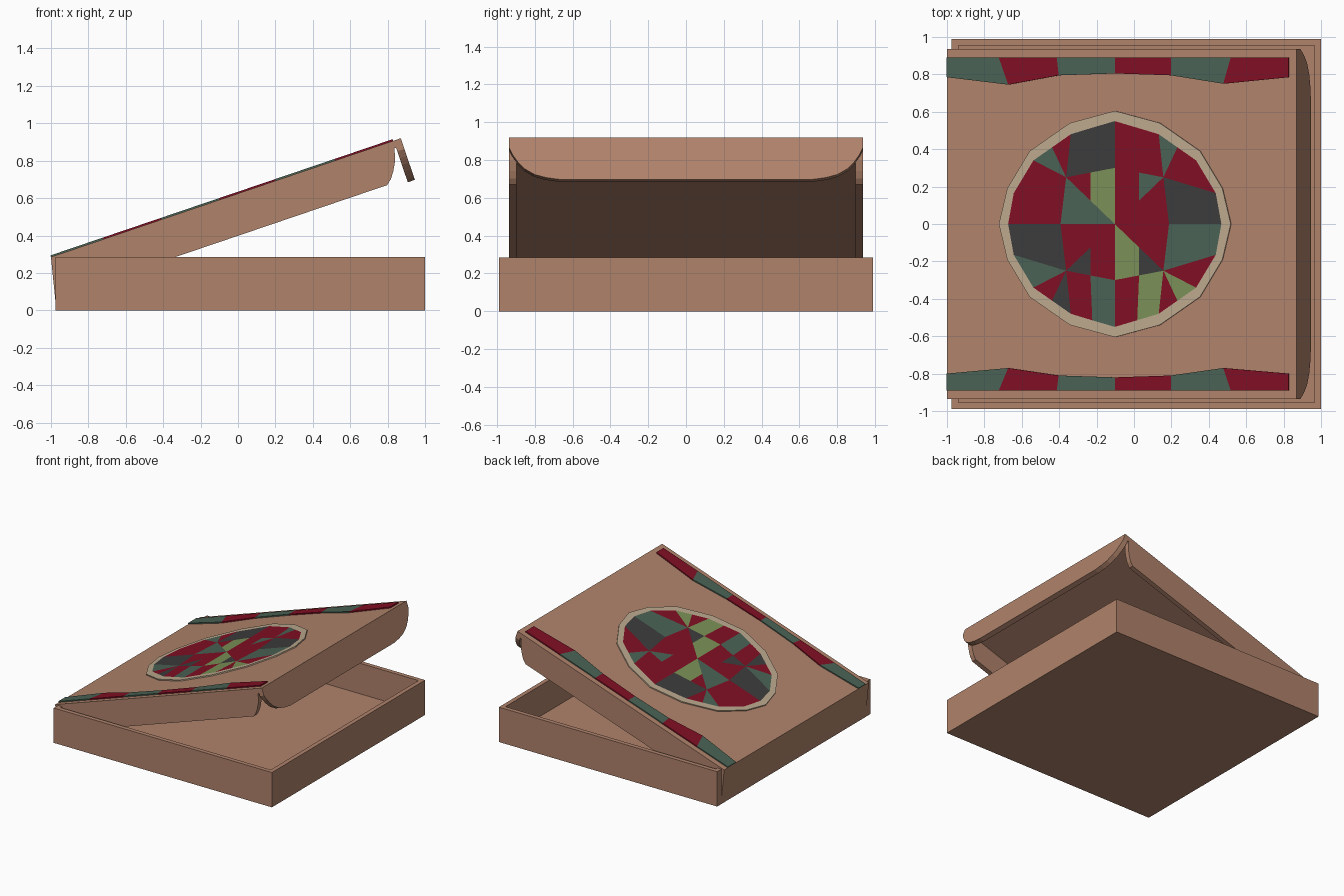
import bpy, bmesh, math

if "Cube" in bpy.data.objects:
    bpy.data.objects.remove(bpy.data.objects["Cube"])

TILT = math.atan2(0.635, 1.87)
HINGE = (-1.0, 0.0, 0.285)
LENGTH, HALF = 1.975, 0.935


def material(name, rgb):
    m = bpy.data.materials.new(name)
    # sRGB to linear
    m.diffuse_color = [((c / 255 + 0.055) / 1.055) ** 2.4 for c in rgb] + [1]
    m.use_nodes = True
    m.node_tree.nodes["Principled BSDF"].inputs["Base Color"].default_value = m.diffuse_color
    return m


CARD = material("cardboard", (176, 131, 107))
PAINT = {"R": material("red", (128, 14, 36)), "G": material("green", (74, 98, 84)),
         "K": material("charcoal", (60, 60, 60)), "O": material("olive", (122, 144, 86)),
         "C": material("cream", (188, 168, 142))}


def finish(name, bm, mats, on_lid):
    bmesh.ops.recalc_face_normals(bm, faces=bm.faces)
    mesh = bpy.data.meshes.new(name)
    bm.to_mesh(mesh)
    bm.free()
    for m in mats:
        mesh.materials.append(m)
    ob = bpy.data.objects.new(name, mesh)
    bpy.context.collection.objects.link(ob)
    if on_lid:
        ob.location = HINGE
        ob.rotation_euler = (0, -TILT, 0)
    return ob


def prism(name, points, sweep, on_lid=True):
    """Extrude a 3D polygon along the sweep vector."""
    bm = bmesh.new()
    face = bm.faces.new([bm.verts.new(p) for p in points])
    ext = bmesh.ops.extrude_face_region(bm, geom=[face])
    bmesh.ops.translate(bm, vec=sweep,
                        verts=[g for g in ext["geom"] if isinstance(g, bmesh.types.BMVert)])
    return finish(name, bm, [CARD], on_lid)


def printed(name, cells):
    """Raised coloured patches, given as (polygon in top view, colour key)."""
    keys = sorted({k for _, k in cells})
    bm = bmesh.new()
    for poly, key in cells:
        verts = [bm.verts.new(((x + 1) / math.cos(TILT), y, 0.009)) for x, y in poly]
        f = bm.faces.new(verts)
        f.material_index = keys.index(key)
    bmesh.ops.remove_doubles(bm, verts=bm.verts, dist=0.0005)
    bmesh.ops.recalc_face_normals(bm, faces=bm.faces)
    if sum(f.normal.z for f in bm.faces) < 0:
        bmesh.ops.reverse_faces(bm, faces=bm.faces)
    rim = [e for e in bm.edges if e.is_boundary]
    ext = bmesh.ops.extrude_edge_only(bm, edges=rim)
    for g in ext["geom"]:
        if isinstance(g, bmesh.types.BMVert):
            g.co.z = 0.0
    finish(name, bm, [PAINT[k] for k in keys], True)


# tray: open box with thick walls
bm = bmesh.new()
bmesh.ops.create_cube(bm, size=1)
for v in bm.verts:
    v.co = (v.co.x * 1.975 + 0.0125, v.co.y * 1.98, (v.co.z + 0.5) * 0.285)
top = max(bm.faces, key=lambda f: f.calc_center_median().z)
bmesh.ops.inset_region(bm, faces=[top], thickness=0.05)
ext = bmesh.ops.extrude_face_region(bm, geom=[top])
bmesh.ops.translate(bm, vec=(0, 0, -0.25),
                    verts=[g for g in ext["geom"] if isinstance(g, bmesh.types.BMVert)])
if top.is_valid:
    bmesh.ops.delete(bm, geom=[top], context="FACES")
finish("tray", bm, [CARD], False)

# lid panel
prism("lid_panel", [(0, -HALF, 0), (LENGTH, -HALF, 0), (LENGTH, HALF, 0), (0, HALF, 0)],
      (0, 0, -0.04))

# lid side flaps with rounded front ends
side = [(-0.009, -0.04), (1.925, -0.04), (1.918, -0.07), (1.905, -0.11), (1.88, -0.155),
        (1.855, -0.19), (1.825, -0.214), (-0.048, -0.214)]
for name, s in (("lid_front_side_flap", -1), ("lid_back_side_flap", 1)):
    prism(name, [(u, s * HALF, w) for u, w in side], (0, -s * 0.04, 0))

# hinge flap behind the tray
prism("hinge_flap", [(0, -HALF, 0), (0.04, -HALF, -0.04), (-0.012, -HALF, -0.225),
                     (-0.052, -HALF, -0.225)], (0, 2 * HALF, 0))

# tuck flap with rounded lower corners
half = [(HALF, -0.04), (HALF, -0.06), (0.915, -0.1), (0.89, -0.137), (0.855, -0.175),
        (0.8, -0.208), (0.74, -0.225), (0.67, -0.235)]
outline = half + [(-y, w) for y, w in reversed(half)]
prism("tuck_flap", [(LENGTH, y, w) for y, w in outline], (-0.04, 0, 0))

# round print: one quadrant of cells mirrored with its own colours
quad = [[(0, 0), (.29, 0), (.26, .25), (.13, .125)],
        [(0, 0), (.13, .125), (.13, .275), (0, .3)],
        [(.13, .125), (.26, .25), (.13, .275)],
        [(0, .3), (.13, .275), (.12, .515), (0, .55)],
        [(.13, .275), (.26, .25), (.235, .48), (.12, .515)],
        [(.26, .25), (.235, .48), (.335, .41)],
        [(.26, .25), (.335, .41), (.435, .34)],
        [(.26, .25), (.435, .34), (.54, .165)],
        [(.29, 0), (.57, 0), (.54, .165), (.26, .25)]]
ring_in = [(0, .55), (.235, .48), (.435, .34), (.54, .165), (.57, 0)]
ring_out = [(0, .605), (.24, .54), (.455, .39), (.575, .19), (.62, 0)]
cells, ring = [], []
for sx, sy, colours in ((1, 1, "RRGRRGRRK"), (-1, 1, "GORKKRGRR"),
                        (-1, -1, "RRKGRKRGK"), (1, -1, "ROKRORORG")):
    def place(poly):
        return [(sx * x - 0.1, sy * y) for x, y in poly]
    cells += [(place(p), c) for p, c in zip(quad, colours)]
    for i in range(4):
        ring.append((place([ring_in[i], ring_out[i], ring_out[i + 1], ring_in[i + 1]]), "C"))
printed("round_print", cells)
printed("round_print_border", ring)

# striped borders along both sides
outer_x = [-1, -.72, -.41, -.1, .2, .52, .83]
inner_x = [-1, -.67, -.4, -.1, .2, .48, .83]
for name, s, depth in (("back_border", 1, [.785, .745, .795, .805, .795, .75, .785]),
                       ("front_border", -1, [.80, .77, .81, .82, .81, .77, .80])):
    printed(name, [([(outer_x[i], s * .89), (outer_x[i + 1], s * .89),
                     (inner_x[i + 1], s * depth[i + 1]), (inner_x[i], s * depth[i])],
                    "GR"[i % 2]) for i in range(6)])
